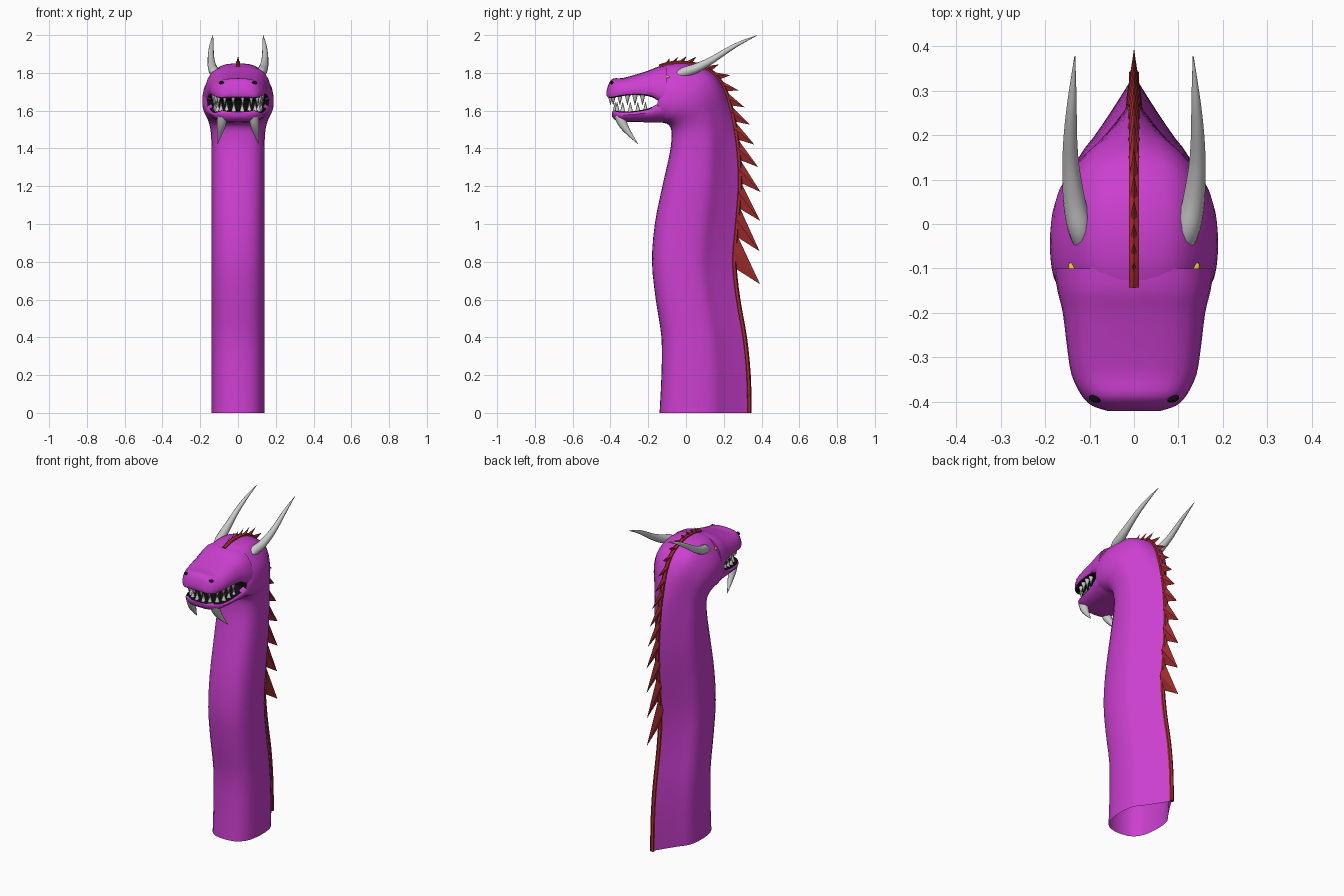
import bpy, bmesh, math
from mathutils import Vector, Matrix

if "Cube" in bpy.data.objects:
    bpy.data.objects.remove(bpy.data.objects["Cube"])


def material(name, color):
    m = bpy.data.materials.new(name)
    m.diffuse_color = (*color, 1)
    m.use_nodes = True
    m.node_tree.nodes["Principled BSDF"].inputs["Base Color"].default_value = m.diffuse_color
    return m


PURPLE = material("purple_skin", (0.6, 0.05, 0.63))
BLACK = material("black", (0.004, 0.004, 0.004))
RED = material("red_crest", (0.36, 0.025, 0.025))
YELLOW = material("yellow_eye", (0.75, 0.6, 0.01))


def smooth_path(pts, n):
    """Catmull-Rom interpolation of equal-length tuples."""
    out = []
    for i in range(len(pts) - 1):
        q = [pts[max(i - 1, 0)], pts[i], pts[i + 1], pts[min(i + 2, len(pts) - 1)]]
        for k in range(n):
            t = k / n
            out.append(tuple(0.5 * (2 * b + (c - a) * t + (2 * a - 5 * b + 4 * c - d) * t * t
                                    + (3 * b - a - 3 * c + d) * t ** 3) for a, b, c, d in zip(*q)))
    return out + [tuple(pts[-1])]


def finish(bm, name, mats, angle=40):
    bmesh.ops.recalc_face_normals(bm, faces=bm.faces)
    me = bpy.data.meshes.new(name)
    bm.to_mesh(me)
    bm.free()
    ob = bpy.data.objects.new(name, me)
    bpy.context.collection.objects.link(ob)
    for m in mats:
        me.materials.append(m)
    if angle:
        bpy.ops.object.select_all(action='DESELECT')
        ob.select_set(True)
        bpy.context.view_layer.objects.active = ob
        bpy.ops.object.shade_smooth_by_angle(angle=math.radians(angle))
    return ob


def bridge(bm, rings, cap_start, cap_end):
    rings = [[bm.verts.new(p) for p in r] for r in rings]
    n = len(rings[0])
    for a, b in zip(rings, rings[1:]):
        for i in range(n):
            bm.faces.new((a[i], a[(i + 1) % n], b[(i + 1) % n], b[i]))
    if cap_start:
        bm.faces.new(rings[0])
    return bm.faces.new(rings[-1]) if cap_end else None


def section(back, front, width, half):
    """Symmetric ring between two points of the centre plane; half = (s, w) pairs."""
    b, f = Vector((0, *back)), Vector((0, *front))
    right = [b.lerp(f, s) + Vector((w * width, 0, 0)) for s, w in half]
    return right + [Vector((-p.x, p.y, p.z)) for p in right[-2:0:-1]]


def tube(bm, pts, sides):
    """Round tube through (x, y, z, radius) points."""
    rings = []
    for i, p in enumerate(pts):
        d = Vector(pts[min(i + 1, len(pts) - 1)][:3]) - Vector(pts[max(i - 1, 0)][:3])
        u = d.cross(Vector((1, 0, 0))).normalized()
        v = d.cross(u).normalized()
        rings.append([Vector(p[:3]) + (u * math.cos(a) + v * math.sin(a)) * p[3]
                      for a in (2 * math.pi * k / sides for k in range(sides))])
    bridge(bm, rings, True, True)


# Neck and skull: back y, z / front y, z / half width / roundness of the back
NECK_SHAPE = [(0, 0), (.1, .21), (.2, .43), (.3, .66), (.4, .9), (.55, 1), (.75, .97), (.9, .8), (.98, .45), (1, 0)]
HEAD_SHAPE = [(0, 0), (.02, .35), (.08, .58), (.2, .76), (.4, .95), (.6, 1), (.75, .97), (.9, .82), (.98, .5), (1, 0)]
BODY = [(.335, 0, -.14, 0, .14, 0), (.33, .2, -.13, .2, .14, 0), (.31, .4, -.13, .4, .14, 0),
        (.275, .6, -.16, .6, .14, 0), (.255, .8, -.18, .8, .14, 0), (.27, 1, -.165, 1, .14, 0),
        (.285, 1.2, -.125, 1.2, .14, 0), (.278, 1.38, -.085, 1.38, .14, 0),
        (.258, 1.52, -.076, 1.47, .144, .2), (.235, 1.62, -.082, 1.51, .158, .4),
        (.2, 1.72, -.1, 1.53, .178, .7), (.14, 1.8, -.12, 1.535, .188, .95),
        (.04, 1.845, -.135, 1.54, .188, 1), (-.07, 1.85, -.148, 1.54, .18, 1),
        (-.14, 1.832, -.155, 1.545, .163, 1)]
rings = []
for yb, zb, yf, zf, w, k in smooth_path(BODY, 3):
    half = [(a + (c - a) * k, b + (d - b) * k) for (a, b), (c, d) in zip(NECK_SHAPE, HEAD_SHAPE)]
    rings.append(section((yb, zb), (yf, zf), w, smooth_path(half, 2)))
bm = bmesh.new()
bridge(bm, rings, False, True).material_index = 1
finish(bm, "neck_and_skull", [PURPLE, BLACK], 50)


# Jaws: y, top z, bottom z, half width; faces looking into the mouth are black
def jaw(name, stations, half, inward):
    bm = bmesh.new()
    bridge(bm, [section((y, t), (y, b), w, half) for y, t, b, w in smooth_path(stations, 3)], True, True)
    bmesh.ops.recalc_face_normals(bm, faces=bm.faces)
    for f in bm.faces:
        if f.normal.z * inward > 0.8 and 1.57 < f.calc_center_median().z < 1.7:
            f.material_index = 1
    finish(bm, name, [PURPLE, BLACK], 50)


jaw("upper_jaw", [(-.1, 1.84, 1.63, .18), (-.15, 1.832, 1.655, .172), (-.2, 1.812, 1.677, .16),
                  (-.28, 1.787, 1.682, .15), (-.34, 1.772, 1.677, .14), (-.385, 1.77, 1.668, .118),
                  (-.408, 1.745, 1.668, .095), (-.42, 1.705, 1.678, .06)],
    [(0, 0), (.02, .35), (.07, .58), (.17, .76), (.35, .9), (.6, .98), (.8, 1), (.95, .96), (1, .85), (1, 0)], -1)
jaw("lower_jaw", [(-.1, 1.65, 1.537, .175), (-.15, 1.635, 1.537, .168), (-.2, 1.612, 1.538, .153),
                  (-.28, 1.597, 1.54, .14), (-.34, 1.595, 1.54, .125), (-.375, 1.6, 1.55, .1),
                  (-.392, 1.592, 1.57, .06)],
    [(0, 0), (0, .85), (.1, .96), (.3, 1), (.55, .94), (.8, .78), (.95, .55), (1, .3), (1, 0)], 1)

# Crest strip along the back
spine = smooth_path([(0, b[0], b[1]) for b in BODY], 12)
bm = bmesh.new()
tube(bm, [(*p, .013) for p in spine[::4]], 6)
finish(bm, "crest_strip", [RED])

# Crest spikes, shrinking toward the forehead
pts = [Vector(p) for p in spine]
dist = [0]
for a, b in zip(pts, pts[1:]):
    dist.append(dist[-1] + (b - a).length)


def along(d):
    i = max(k for k in range(len(pts) - 1) if dist[k] <= max(d, 0))
    t = (pts[i + 1] - pts[i]).normalized()
    return pts[i] + t * (d - dist[i]), t


bm = bmesh.new()
start, end = 0.87, dist[-1] - .01
d = start
while d < end:
    size = .158 * (1 - .82 * (d - start) / (end - start))
    c, t = along(d)
    n = Vector((0, t.z, -t.y))
    side = Vector((.008 + .075 * size, 0, 0))
    low, high = along(d - size * .6)[0], along(min(d + size * .6, end))[0]
    base = [bm.verts.new(p - n * .004) for p in (low, c + side, high, c - side)]
    tip = bm.verts.new(c + n * size * .93 - t * size * 1.1)
    for i in range(4):
        bm.faces.new((base[i], base[(i + 1) % 4], tip))
    bm.faces.new(base)
    d += size
finish(bm, "crest_spikes", [RED], 0)

# Horns, chin horns, eyes and nostrils on both sides
HORN = [(.115, -.045, 1.785, .02), (.122, -.01, 1.803, .027), (.134, .05, 1.823, .025), (.142, .13, 1.864, .019),
        (.143, .2, 1.908, .015), (.139, .28, 1.955, .01), (.133, .377, 1.999, .001)]
CHIN = [(.083, -.355, 1.575, .026), (.087, -.335, 1.53, .024), (.095, -.305, 1.485, .015), (.108, -.255, 1.425, .001)]


def ellipsoid(name, mat, loc, scale, rot):
    bm = bmesh.new()
    bmesh.ops.create_uvsphere(bm, u_segments=16, v_segments=10, radius=1)
    m = Matrix.Translation(loc) @ Matrix.Rotation(rot, 4, 'Z') @ Matrix.Diagonal((*scale, 1))
    bmesh.ops.transform(bm, matrix=m, verts=bm.verts)
    finish(bm, name, [mat], 60)


for s, tag in ((1, "right"), (-1, "left")):
    for name, path in (("horn_", HORN), ("chin_horn_", CHIN)):
        bm = bmesh.new()
        tube(bm, smooth_path([(s * p[0], *p[1:]) for p in path], 3), 12)
        finish(bm, name + tag, [], 50)
    ellipsoid("eye_" + tag, YELLOW, (s * .133, -.108, 1.778), (.011, .024, .009), -s * .5)
    ellipsoid("pupil_" + tag, BLACK, (s * .141, -.11, 1.778), (.005, .003, .007), -s * .5)
    ellipsoid("nostril_" + tag, BLACK, (s * .088, -.393, 1.748), (.014, .008, .009), s * .3)

# Teeth
UPPER = [(.025, -.4), (.07, -.385), (.102, -.35), (.115, -.31), (.122, -.27), (.127, -.23)]
LOWER = [(.022, -.375), (.06, -.365), (.09, -.335), (.108, -.295), (.115, -.255), (.122, -.215)]
for name, row, z, turn in (("upper_teeth", UPPER, 1.657, math.pi), ("lower_teeth", LOWER, 1.618, 0)):
    bm = bmesh.new()
    for x, y in row:
        for s in (1, -1):
            bmesh.ops.create_cone(bm, cap_ends=True, segments=8, radius1=.015, radius2=.001, depth=.055,
                                  matrix=Matrix.Translation((s * x, y, z)) @ Matrix.Rotation(turn, 4, 'X'))
    finish(bm, name, [], 50)
